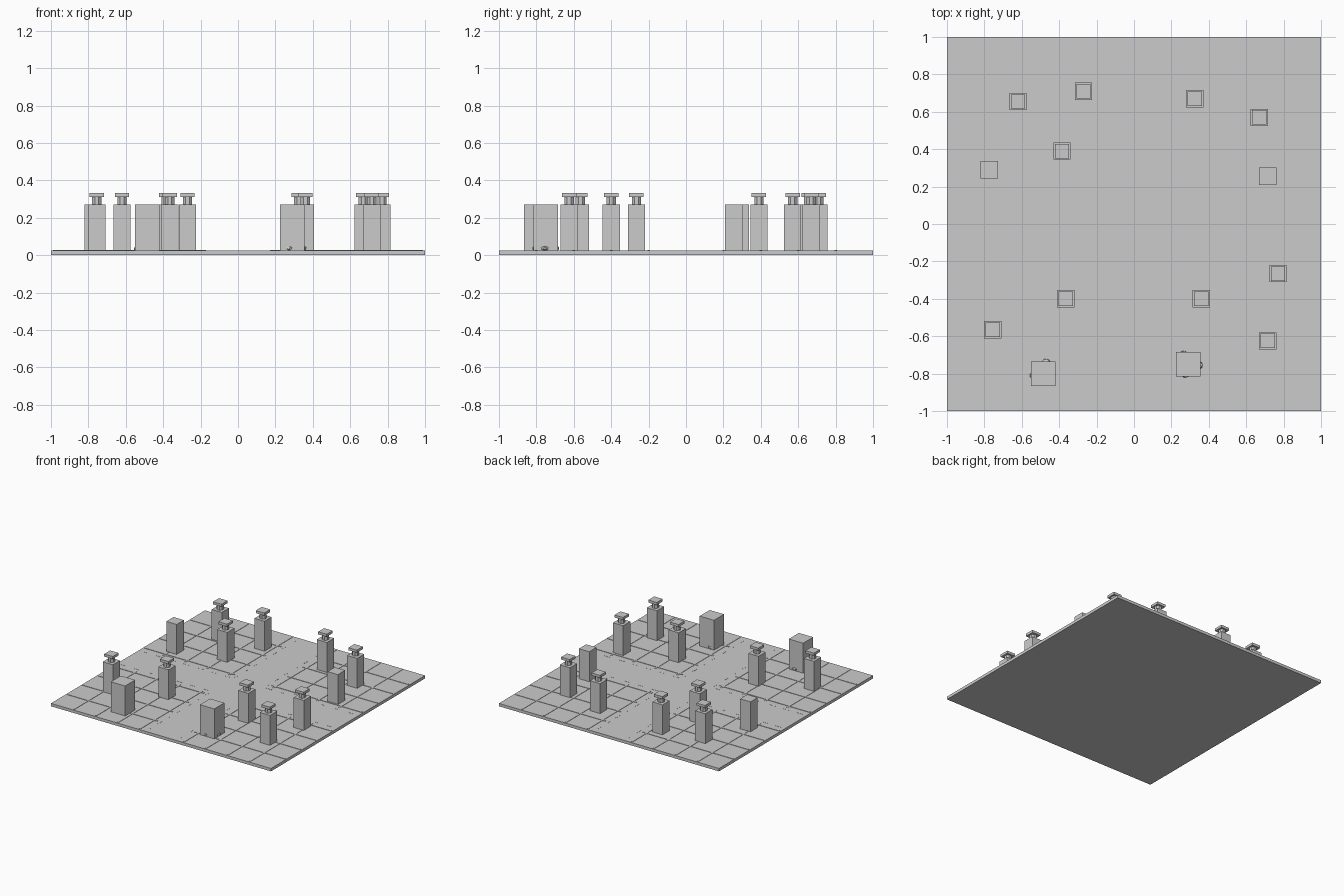
import bpy, math

if "Cube" in bpy.data.objects:
    bpy.data.objects.remove(bpy.data.objects["Cube"])

BASE_TOP = 0.024
BODY_TOP = 0.27


def box(name, x0, x1, y0, y1, z0, z1):
    bpy.ops.mesh.primitive_cube_add(size=1, location=((x0 + x1) / 2, (y0 + y1) / 2, (z0 + z1) / 2))
    ob = bpy.context.object
    ob.name = name
    ob.scale = (x1 - x0, y1 - y0, z1 - z0)
    return ob


def block(name, x, y, w, z0, z1):
    return box(name, x - w / 2, x + w / 2, y - w / 2, y + w / 2, z0, z1)


# ground slab
box("ground_slab", -1, 1, -1, 1, 0, BASE_TOP)

# thin raised joint lines in the four quadrants
LINE_TOP, HALF = BASE_TOP + 0.003, 0.006
for i in (0.2, 0.4, 0.6, 0.8):
    for s in (-1, 1):
        for a, b in ((-0.99, -0.17), (0.17, 0.99)):
            p = s * i
            box("joint_line_x", a, b, p - HALF, p + HALF, BASE_TOP - 0.005, LINE_TOP)
            box("joint_line_y", p - HALF, p + HALF, a, b, BASE_TOP - 0.005, LINE_TOP - 0.0005)

# small dashes along the edges of the crossing lanes
for k in range(16):
    t = -0.94 + k * 0.125
    for e in (-0.14, 0.14):
        if abs(t) > 0.16:
            box("lane_dash_x", t - 0.025, t + 0.025, e - 0.003, e + 0.003, BASE_TOP - 0.005, BASE_TOP + 0.001)
            box("lane_dash_y", e - 0.003, e + 0.003, t - 0.025, t + 0.025, BASE_TOP - 0.005, BASE_TOP + 0.001)

# capped pillars: body, neck, flat cap
for x, y in ((-0.62, 0.655), (-0.27, 0.71), (0.325, 0.67), (0.67, 0.57), (-0.385, 0.39),
             (0.77, -0.265), (-0.365, -0.40), (0.36, -0.40), (-0.755, -0.565), (0.715, -0.625)):
    block("pillar_body", x, y, 0.092, BASE_TOP - 0.004, BODY_TOP)
    bpy.ops.mesh.primitive_cylinder_add(vertices=8, radius=0.027, depth=0.05,
                                        location=(x, y, BODY_TOP + 0.022),
                                        rotation=(0, 0, math.pi / 8))
    bpy.context.object.name = "pillar_neck"
    block("pillar_cap", x, y, 0.077, 0.312, 0.333)

# plain pillars at the sides
for x, y in ((-0.775, 0.29), (0.715, 0.255)):
    block("plain_pillar", x, y, 0.094, BASE_TOP - 0.004, BODY_TOP)

# two wide blocks at the front
for x, y in ((-0.485, -0.80), (0.29, -0.75)):
    block("wide_block", x, y, 0.13, BASE_TOP - 0.004, BODY_TOP)

# small stones poking out at the foot of the wide blocks
for x, y in ((-0.47, -0.742), (-0.535, -0.81), (0.265, -0.70), (0.345, -0.755), (0.275, -0.80)):
    bpy.ops.mesh.primitive_ico_sphere_add(subdivisions=1, radius=0.025, location=(x, y, 0.037))
    ob = bpy.context.object
    ob.name = "foot_stone"
    ob.scale.z = 0.6
